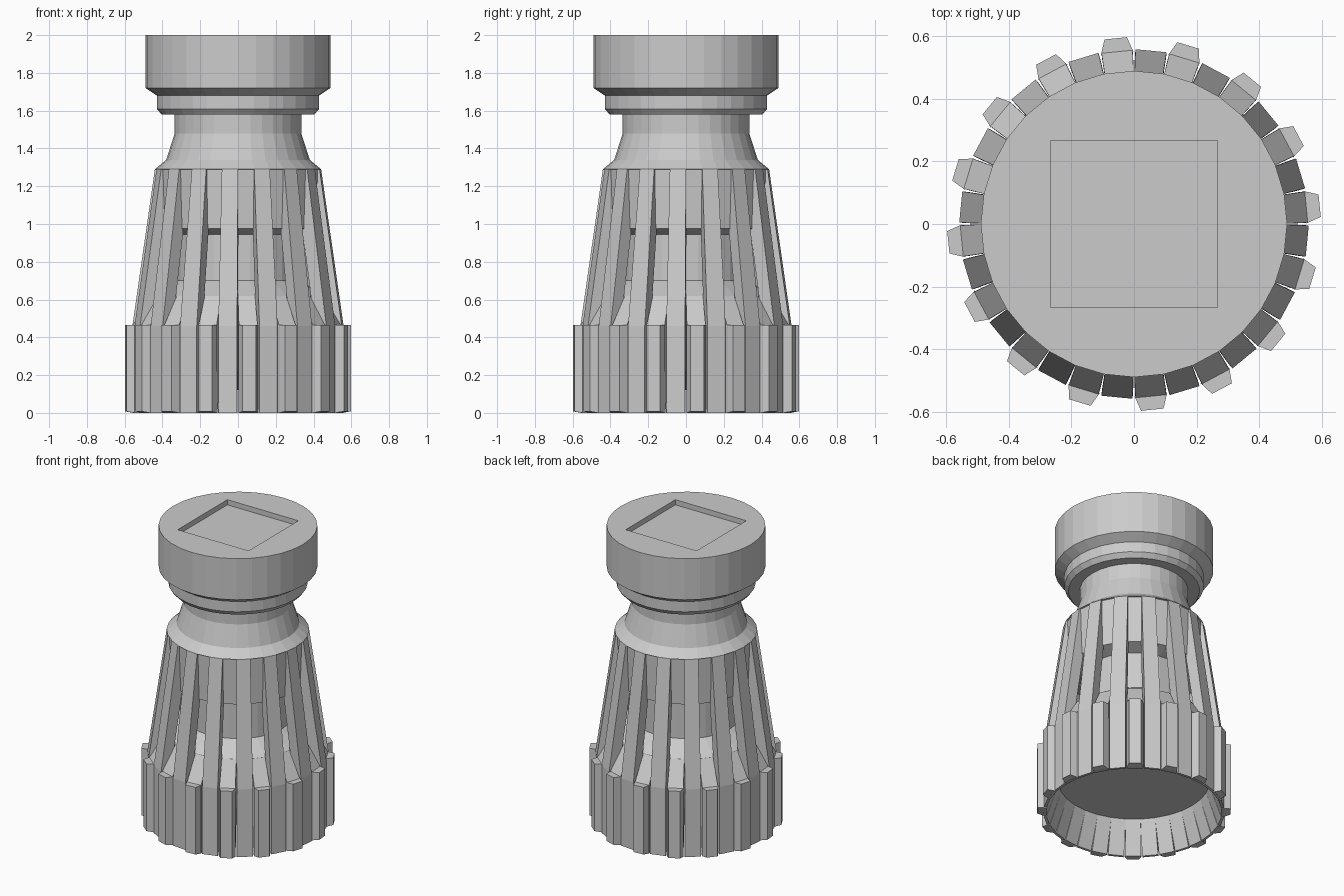
import bpy, bmesh, math
from mathutils import Matrix, Vector

if "Cube" in bpy.data.objects:
    bpy.data.objects.remove(bpy.data.objects["Cube"])

SIDES = 32
PITCH = 2 * math.pi / SIDES


def finish(name, bm):
    bmesh.ops.recalc_face_normals(bm, faces=bm.faces)
    me = bpy.data.meshes.new(name)
    bm.to_mesh(me)
    bm.free()
    ob = bpy.data.objects.new(name, me)
    bpy.context.collection.objects.link(ob)
    return ob


def lathe(name, profile):
    """Closed faceted solid of revolution from (radius, z) points, top to bottom."""
    bm = bmesh.new()
    rings = [[bm.verts.new((r * math.cos(i * PITCH), r * math.sin(i * PITCH), z))
              for i in range(SIDES)] for r, z in profile]
    for a, b in zip(rings, rings[1:]):
        for i in range(SIDES):
            j = (i + 1) % SIDES
            bm.faces.new((a[i], a[j], b[j], b[i]))
    bm.faces.new(rings[0])
    bm.faces.new(rings[-1])
    return finish(name, bm)


def radial_prisms(name, section, first):
    """Repeat a (radius, z, half width) section on every second segment."""
    bm = bmesh.new()
    for k in range(SIDES // 2):
        rot = Matrix.Rotation((first + 2 * k + 0.5) * PITCH, 3, 'Z')
        left, right = [[bm.verts.new(rot @ Vector((r, s * w, z)))
                        for r, z, w in section] for s in (-1, 1)]
        n = len(section)
        for i in range(n):
            j = (i + 1) % n
            bm.faces.new((left[i], left[j], right[j], right[i]))
        bm.faces.new(left)
        bm.faces.new(right)
    return finish(name, bm)


# Head, collar and flared neck
head = lathe("head_and_neck", [
    (0.49, 2.0), (0.49, 1.72), (0.43, 1.68), (0.43, 1.61), (0.405, 1.58),
    (0.335, 1.58), (0.335, 1.48), (0.38, 1.34), (0.44, 1.29), (0.40, 1.28)])

# Square socket cut into the top
bpy.ops.mesh.primitive_cube_add(size=1, location=(0, 0, 2.0))
cutter = bpy.context.object
cutter.name = "socket_cutter"
cutter.scale = (0.535, 0.535, 0.07)
cutter.hide_render = True
cutter.hide_set(True)
cut = head.modifiers.new("socket", 'BOOLEAN')
cut.object = cutter
cut.operation = 'DIFFERENCE'
cut.solver = 'EXACT'

# Inner core: upper drum, narrow waist, and flared base closed by a disc
lathe("inner_core", [
    (0.43, 1.289), (0.42, 0.975), (0.33, 0.945), (0.33, 0.70),
    (0.455, 0.62), (0.47, 0.46), (0.47, 0.22)])

# Long slats running from the neck to the bottom rim
radial_prisms("long_slats", [
    (0.438, 1.29, 0.043), (0.557, 0.46, 0.05), (0.557, 0.0, 0.05),
    (0.54, 0.0, 0.05), (0.465, 0.22, 0.046), (0.465, 0.60, 0.046),
    (0.41, 0.96, 0.042), (0.40, 1.29, 0.04)], 1)

# Short base blocks with sloped tops
radial_prisms("short_blocks", [
    (0.455, 0.62, 0.045), (0.557, 0.46, 0.05), (0.557, 0.0, 0.05),
    (0.54, 0.0, 0.05), (0.465, 0.22, 0.046), (0.44, 0.62, 0.044)], 0)

# Grip teeth on the short blocks, narrower at the tip
radial_prisms("grip_teeth", [
    (0.597, 0.465, 0.036), (0.597, 0.008, 0.036),
    (0.55, 0.0, 0.052), (0.55, 0.465, 0.052)], 0)
